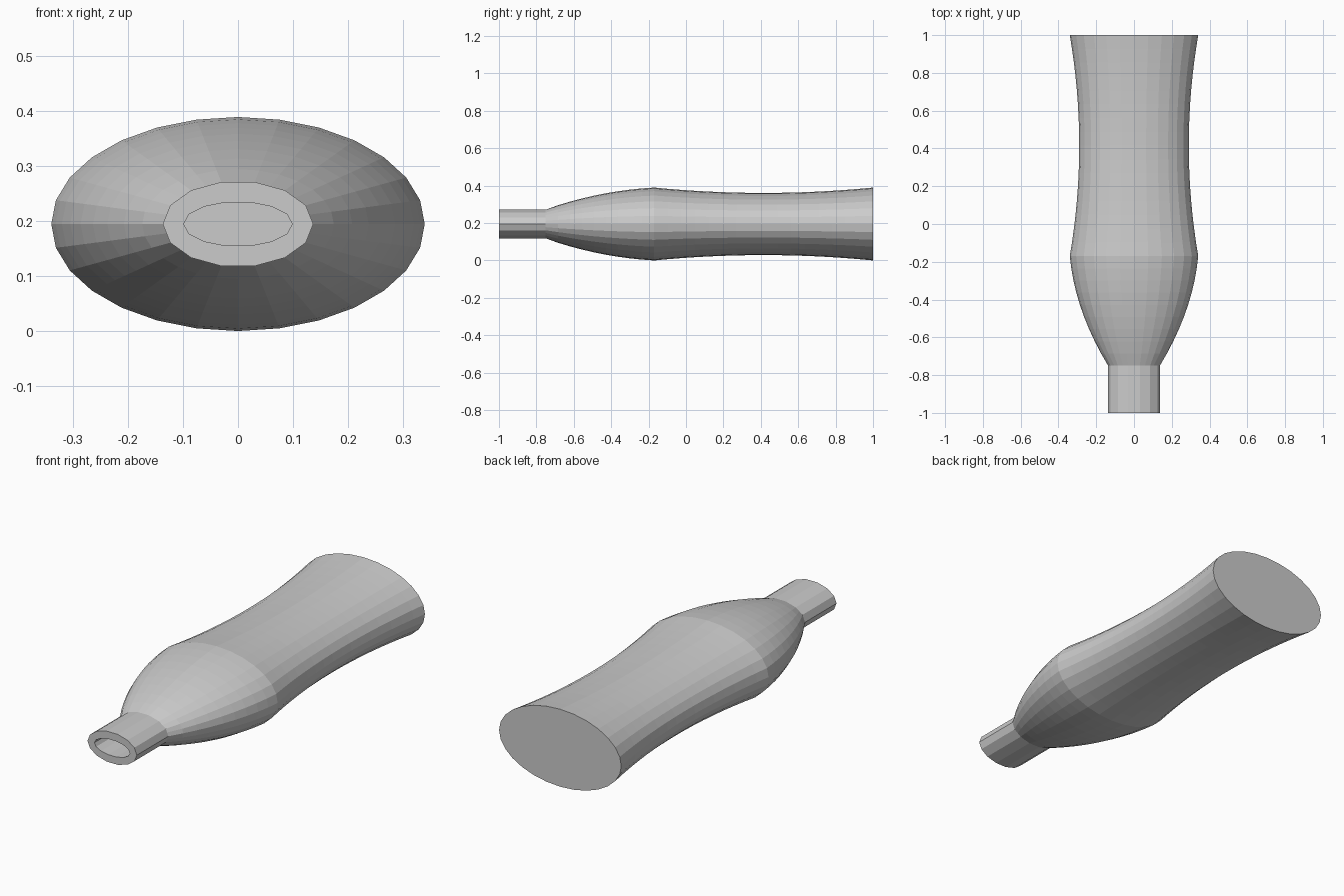
import bpy, bmesh, math

if "Cube" in bpy.data.objects:
    bpy.data.objects.remove(bpy.data.objects["Cube"])

N = 28            # sides around the body (the neck uses half as many)
ZC = 0.195        # height of the bottle's axis
RATIO = 0.573     # ellipse height / width
WALL = 0.038      # wall thickness


def radius(y):
    """Half width of the bottle along its length."""
    if y <= -0.75:
        return 0.137
    if y < -0.17:                       # rounded shoulder
        t = -0.17 - y
        return 0.34 - 0.093 * t - 0.443 * t * t
    return 0.29 + 0.05 * ((y - 0.415) / 0.585) ** 2   # waisted body


def span(a, b, n):
    return [a + (b - a) * i / n for i in range(n + 1)]


def add_ring(bm, y, inset, coarse):
    rx = radius(y) - inset
    rz = radius(y) * RATIO - inset
    pts = [(rx * math.cos(2 * math.pi * i / N), rz * math.sin(2 * math.pi * i / N))
           for i in range(N)]
    if coarse:                          # flatten every second corner
        for i in range(1, N, 2):
            a, b = pts[i - 1], pts[(i + 1) % N]
            pts[i] = ((a[0] + b[0]) / 2, (a[1] + b[1]) / 2)
    return [bm.verts.new((x, y, ZC + z)) for x, z in pts]


# stations from mouth to base
ys = [-1.0] + span(-0.75, -0.17, 9) + span(-0.17, 1.0, 16)[1:]
bm = bmesh.new()

# outer skin, then the cavity, joined in one path: base -> mouth -> cavity floor
rings = [add_ring(bm, y, 0, y <= -0.75) for y in reversed(ys)]
rings += [add_ring(bm, min(y, 1 - WALL), WALL, y <= -0.75) for y in ys]
for r0, r1 in zip(rings, rings[1:]):
    for i in range(N):
        j = (i + 1) % N
        bm.faces.new((r0[i], r0[j], r1[j], r1[i]))

# flat base and cavity floor
bm.faces.new(rings[0])
bm.faces.new(rings[-1])
bmesh.ops.recalc_face_normals(bm, faces=bm.faces)

mesh = bpy.data.meshes.new("bottle")
bm.to_mesh(mesh)
bm.free()
bottle = bpy.data.objects.new("bottle", mesh)
bpy.context.collection.objects.link(bottle)
